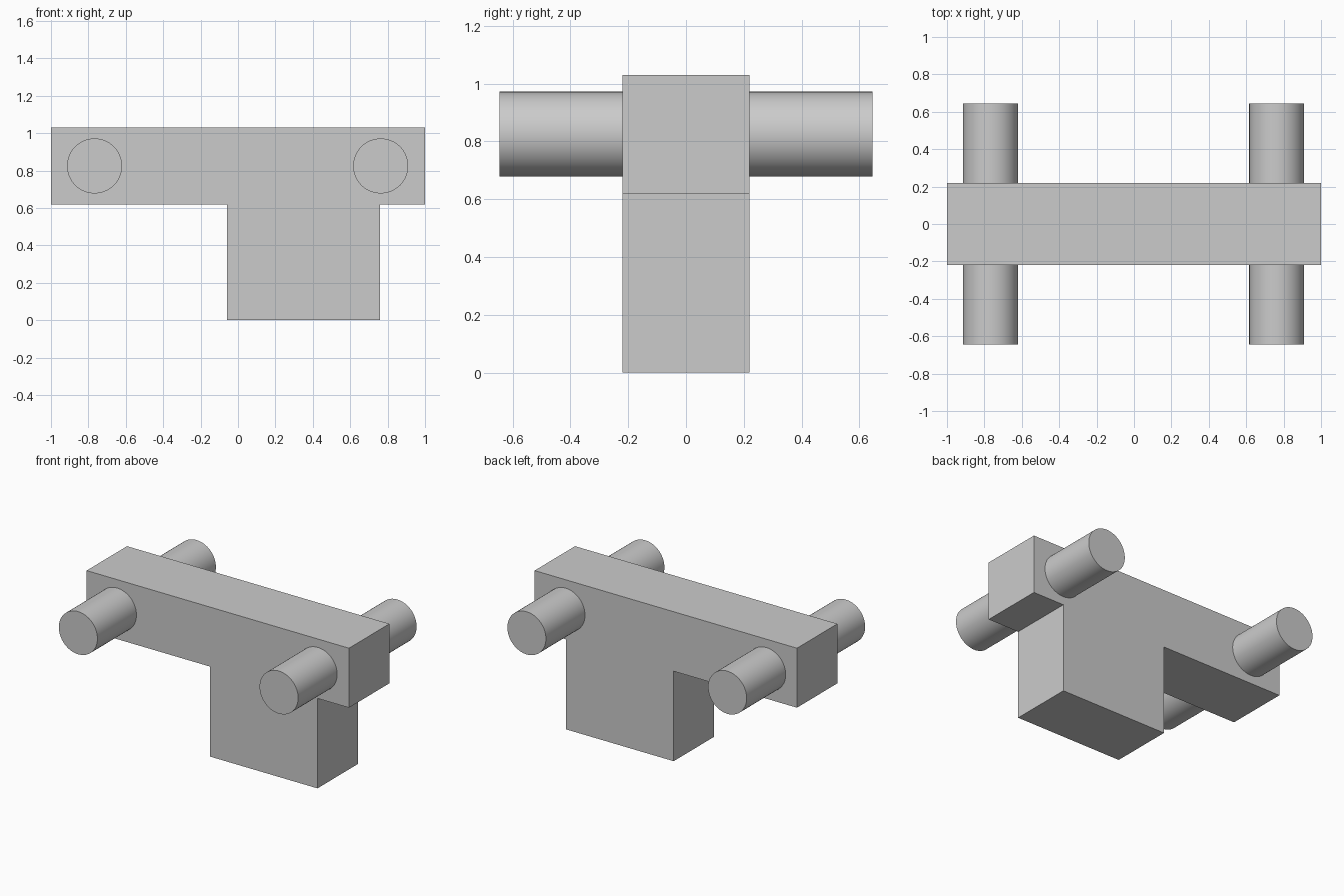
import bpy
import bmesh
import math

cube = bpy.data.objects.get("Cube")
if cube:
    bpy.data.objects.remove(cube, do_unlink=True)

# Single plain grey material
grey = bpy.data.materials.new("plain_grey")
grey.use_nodes = True
colour = (0.6, 0.6, 0.6, 1)
grey.diffuse_color = colour
grey.node_tree.nodes["Principled BSDF"].inputs["Base Color"].default_value = colour

BAR_BOTTOM, BAR_TOP = 0.62, 1.03
STEM_LEFT, STEM_RIGHT = -0.06, 0.76
HALF_DEPTH = 0.22


def extruded_profile(name, points, half_depth):
    """Extrude an xz outline along y."""
    bm = bmesh.new()
    face = bm.faces.new([bm.verts.new((x, -half_depth, z)) for x, z in points])
    result = bmesh.ops.extrude_face_region(bm, geom=[face])
    moved = [g for g in result["geom"] if isinstance(g, bmesh.types.BMVert)]
    bmesh.ops.translate(bm, verts=moved, vec=(0, 2 * half_depth, 0))
    bmesh.ops.recalc_face_normals(bm, faces=bm.faces)
    mesh = bpy.data.meshes.new(name)
    bm.to_mesh(mesh)
    bm.free()
    mesh.materials.append(grey)
    obj = bpy.data.objects.new(name, mesh)
    bpy.context.collection.objects.link(obj)
    return obj


def cross_peg(name, x):
    """Round peg passing through the bar along y."""
    bpy.ops.mesh.primitive_cylinder_add(
        vertices=64, radius=0.147, depth=1.29,
        location=(x, 0, 0.825), rotation=(math.pi / 2, 0, 0))
    peg = bpy.context.object
    peg.name = name
    peg.data.materials.append(grey)
    bpy.ops.object.shade_smooth_by_angle(angle=math.radians(30))


# Crossbar and offset stem as one solid body
extruded_profile("bar_and_stem", [
    (-1, BAR_TOP), (-1, BAR_BOTTOM),
    (STEM_LEFT, BAR_BOTTOM), (STEM_LEFT, 0),
    (STEM_RIGHT, 0), (STEM_RIGHT, BAR_BOTTOM),
    (1, BAR_BOTTOM), (1, BAR_TOP),
], HALF_DEPTH)

# Pegs at both ends of the bar
cross_peg("right_peg", -0.767)
cross_peg("left_peg", 0.763)
